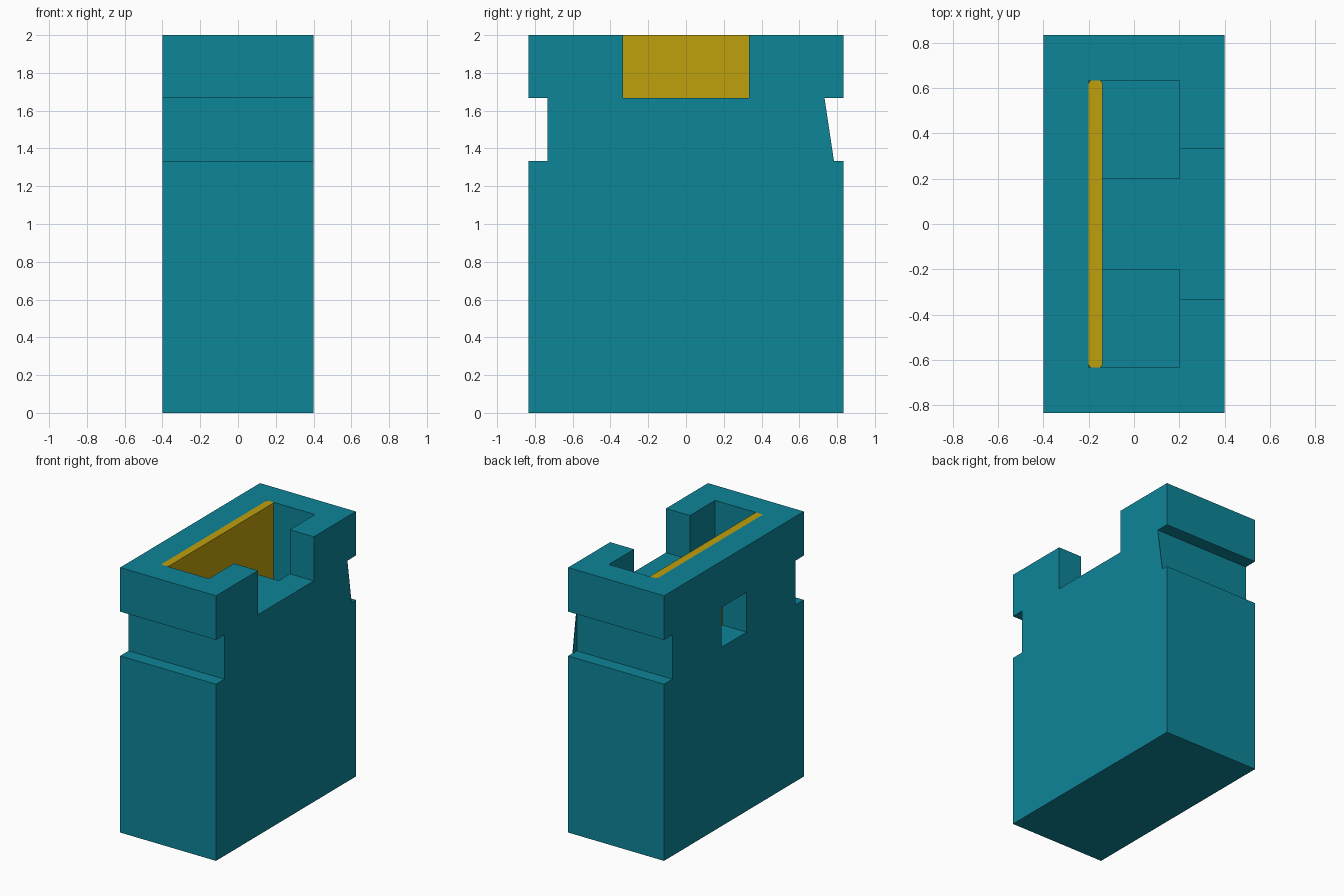
import bpy, bmesh

if "Cube" in bpy.data.objects:
    bpy.data.objects.remove(bpy.data.objects["Cube"], do_unlink=True)


def material(name, rgb):
    m = bpy.data.materials.new(name)
    m.use_nodes = True
    m.diffuse_color = (*rgb, 1)
    m.node_tree.nodes["Principled BSDF"].inputs["Base Color"].default_value = (*rgb, 1)
    return m


teal = material("teal", (0.004, 0.235, 0.314))
yellow = material("yellow", (0.515, 0.352, 0.004))


def finish(name, bm, mat):
    bmesh.ops.recalc_face_normals(bm, faces=bm.faces)
    me = bpy.data.meshes.new(name)
    bm.to_mesh(me)
    bm.free()
    me.materials.append(mat)
    ob = bpy.data.objects.new(name, me)
    bpy.context.collection.objects.link(ob)
    return ob


def prism(name, profile, x0, x1, mat):
    """Extrude a (y, z) outline from x0 to x1."""
    bm = bmesh.new()
    face = bm.faces.new([bm.verts.new((x0, y, z)) for y, z in profile])
    ext = bmesh.ops.extrude_face_region(bm, geom=[face])
    moved = [v for v in ext["geom"] if isinstance(v, bmesh.types.BMVert)]
    bmesh.ops.translate(bm, verts=moved, vec=(x1 - x0, 0, 0))
    return finish(name, bm, mat)


def box(name, x, y, z, mat):
    outline = [(y[0], z[0]), (y[1], z[0]), (y[1], z[1]), (y[0], z[1])]
    return prism(name, outline, x[0], x[1], mat)


def cut(target, x, y, z):
    """Subtract a box from the target, then discard the cutter."""
    cutter = box("cutter", x, y, z, teal)
    cutter.hide_render = True
    mod = target.modifiers.new("cut", "BOOLEAN")
    mod.operation = "DIFFERENCE"
    mod.solver = "EXACT"
    mod.object = cutter
    bpy.context.view_layer.objects.active = target
    bpy.ops.object.modifier_apply(modifier=mod.name)
    bpy.data.objects.remove(cutter, do_unlink=True)


LOW, HIGH = 1.333, 1.667     # groove heights
FLOOR = 0.67                 # bottom of the deep pockets
W, D = 0.4, 0.8333           # half width and half depth

# Housing with a groove across the front and the back
half = [(D, 0), (D, LOW), (D - 0.1, LOW), (D - 0.1, HIGH), (D, HIGH), (D, 2)]
housing = prism("housing", half + [(-y, z) for y, z in reversed(half)], -W, W, teal)

# Top trench, two deep pockets, side opening and square window
cut(housing, (-0.2, 0.2), (-0.633, 0.633), (HIGH, 2.2))
for y in ((-0.633, -0.2), (0.2, 0.633)):
    cut(housing, (-0.2, 0.2), y, (FLOOR, 2.2))
cut(housing, (0.1, 0.6), (-0.333, 0.333), (HIGH, 2.2))
cut(housing, (-0.6, -0.198), (-0.15, 0.15), (1.35, 1.65))

# Thin sloping web closing one end of the back groove
prism("groove_web", [(D - 0.105, LOW), (D - 0.05, LOW), (D - 0.1, HIGH), (D - 0.105, HIGH)],
      W - 0.004, W, teal)

# Upright strip against the inner wall, with softened upright edges
strip = box("inner_strip", (-0.2, -0.14), (-0.634, 0.634), (FLOOR - 0.01, 2), yellow)
bm = bmesh.new()
bm.from_mesh(strip.data)
upright = [e for e in bm.edges if abs(e.verts[0].co.z - e.verts[1].co.z) > 1]
bmesh.ops.bevel(bm, geom=upright, offset=0.012, segments=2, affect="EDGES", profile=0.5)
bm.to_mesh(strip.data)
bm.free()
